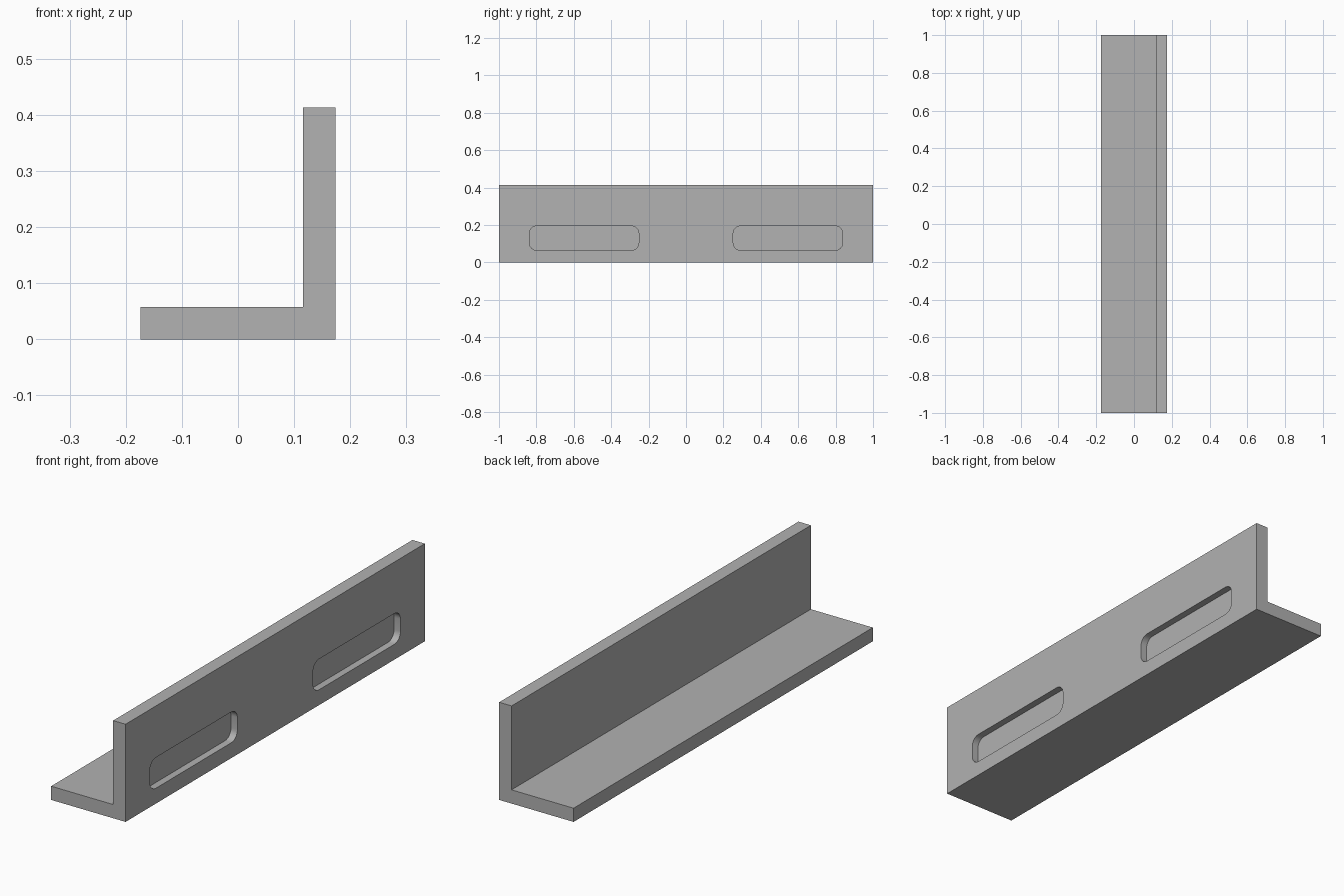
import bpy, bmesh, math

cube = bpy.data.objects.get("Cube")
if cube:
    bpy.data.objects.remove(cube, do_unlink=True)

HALF_W, HEIGHT, THICK = 0.174, 0.413, 0.058
SLOT_LEN, SLOT_H, SLOT_Z, SLOT_Y = 0.585, 0.13, 0.13, 0.545
SLOT_DEPTH, SLOT_R = 0.03, 0.04

grey = bpy.data.materials.new("plain_grey")
grey.use_nodes = True
colour = (0.445, 0.445, 0.445, 1)
grey.diffuse_color = colour
grey.node_tree.nodes["Principled BSDF"].inputs["Base Color"].default_value = colour


def extrude_outline(name, points, offset):
    """Extrude a closed outline into a solid."""
    bm = bmesh.new()
    face = bm.faces.new([bm.verts.new(p) for p in points])
    result = bmesh.ops.extrude_face_region(bm, geom=[face])
    moved = [v for v in result["geom"] if isinstance(v, bmesh.types.BMVert)]
    bmesh.ops.translate(bm, verts=moved, vec=offset)
    bmesh.ops.recalc_face_normals(bm, faces=bm.faces)
    mesh = bpy.data.meshes.new(name)
    bm.to_mesh(mesh)
    bm.free()
    mesh.materials.append(grey)
    obj = bpy.data.objects.new(name, mesh)
    bpy.context.collection.objects.link(obj)
    return obj


def rounded_slot(y, x, steps=8):
    """Rounded rectangle in the yz plane."""
    points = []
    corners = [(1, 1), (-1, 1), (-1, -1), (1, -1)]
    for quarter, (sy, sz) in enumerate(corners):
        cy = y + sy * (SLOT_LEN / 2 - SLOT_R)
        cz = SLOT_Z + sz * (SLOT_H / 2 - SLOT_R)
        for i in range(steps + 1):
            a = (quarter + i / steps) * math.pi / 2
            points.append((x, cy + SLOT_R * math.cos(a), cz + SLOT_R * math.sin(a)))
    return points


# L-shaped bar running front to back
inner = HALF_W - THICK
profile = [(-HALF_W, 0), (HALF_W, 0), (HALF_W, HEIGHT),
           (inner, HEIGHT), (inner, THICK), (-HALF_W, THICK)]
bar = extrude_outline("angle_bar", [(x, -1, z) for x, z in profile], (0, 2, 0))

# Two blind slots cut into the outer wall
bpy.context.view_layer.objects.active = bar
bar.select_set(True)
for side in (-1, 1):
    outline = rounded_slot(side * SLOT_Y, HALF_W - SLOT_DEPTH)
    cutter = extrude_outline("slot_cutter", outline, (SLOT_DEPTH * 2, 0, 0))
    cutter.hide_render = True
    cut = bar.modifiers.new("slot", 'BOOLEAN')
    cut.operation = 'DIFFERENCE'
    cut.solver = 'EXACT'
    cut.object = cutter
    bpy.ops.object.modifier_apply(modifier=cut.name)
    bpy.data.objects.remove(cutter, do_unlink=True)

# Smooth slot corners, sharp edges elsewhere
bpy.ops.object.shade_smooth_by_angle(angle=math.radians(30))
